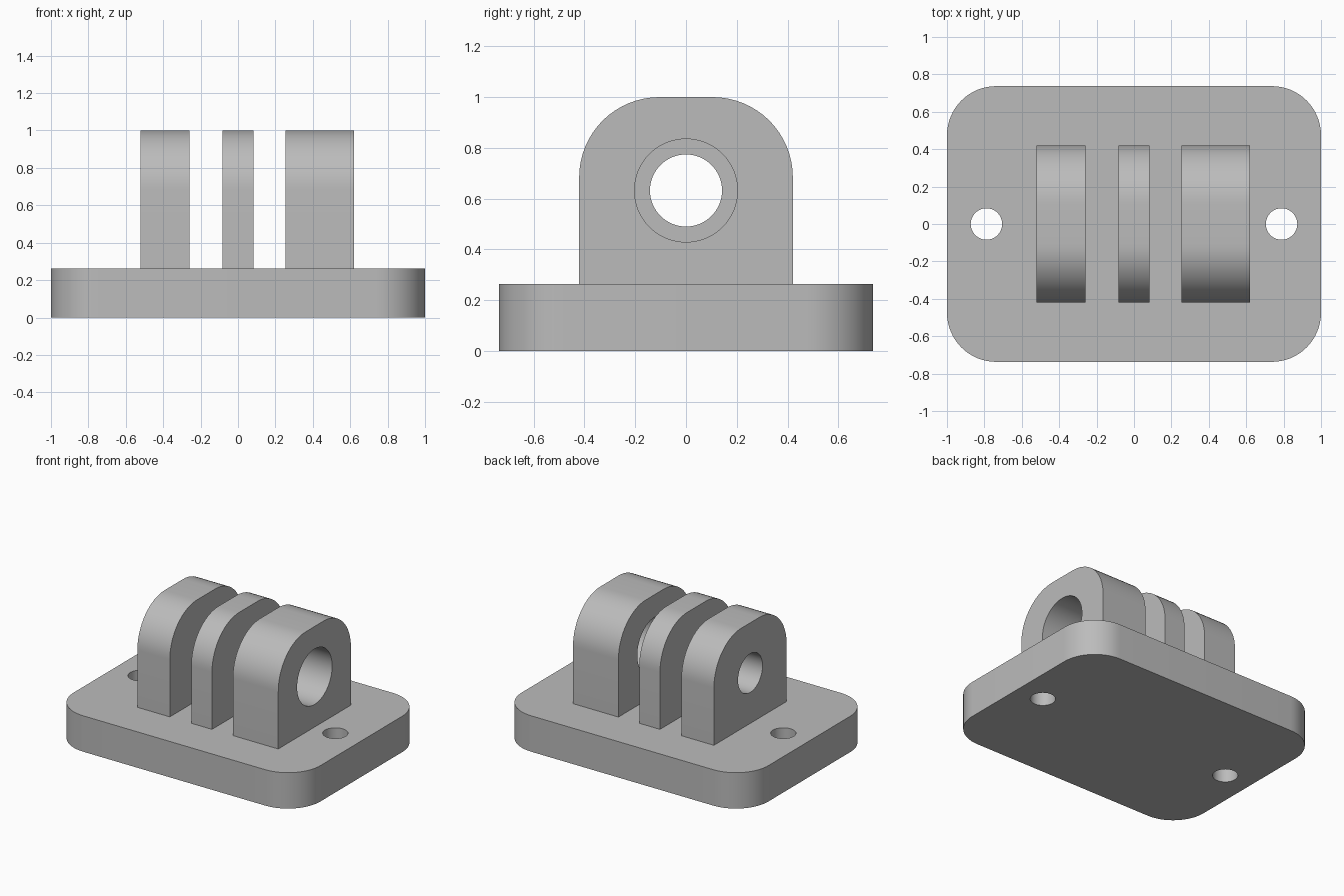
import bpy
import bmesh
import math
from mathutils import Matrix, Vector

if "Cube" in bpy.data.objects:
    bpy.data.objects.remove(bpy.data.objects["Cube"])

grey = bpy.data.materials.new("light grey")
grey.diffuse_color = (0.5, 0.5, 0.5, 1)
grey.use_nodes = True
grey.node_tree.nodes["Principled BSDF"].inputs["Base Color"].default_value = grey.diffuse_color


def circle(cx, cy, r, n=64):
    return [(cx + r * math.cos(2 * math.pi * i / n),
             cy + r * math.sin(2 * math.pi * i / n)) for i in range(n)]


def arc(cx, cy, r, start, n=16):
    """Quarter turn, counter-clockwise from a start angle in degrees."""
    return [(cx + r * math.cos(math.radians(start + 90 * i / n)),
             cy + r * math.sin(math.radians(start + 90 * i / n)))
            for i in range(n + 1)]


def solid(name, outline, holes, depth, matrix):
    """Extrude a flat outline with round holes, then place it."""
    bm = bmesh.new()
    edges = []
    for loop in [outline] + holes:
        vs = [bm.verts.new((x, y, 0)) for x, y in loop]
        edges += [bm.edges.new((vs[i - 1], vs[i])) for i in range(len(vs))]
    bmesh.ops.triangle_fill(bm, edges=edges, use_beauty=True, use_dissolve=False)
    ext = bmesh.ops.extrude_face_region(bm, geom=bm.faces[:], use_keep_orig=True)
    top = [g for g in ext["geom"] if isinstance(g, bmesh.types.BMVert)]
    bmesh.ops.translate(bm, verts=top, vec=Vector((0, 0, depth)))
    bmesh.ops.transform(bm, verts=bm.verts[:], matrix=matrix)
    bmesh.ops.recalc_face_normals(bm, faces=bm.faces[:])
    mesh = bpy.data.meshes.new(name)
    bm.to_mesh(mesh)
    bm.free()
    mesh.materials.append(grey)
    obj = bpy.data.objects.new(name, mesh)
    bpy.context.collection.objects.link(obj)
    bpy.ops.object.select_all(action='DESELECT')
    obj.select_set(True)
    bpy.context.view_layer.objects.active = obj
    bpy.ops.object.shade_smooth_by_angle(angle=math.radians(30))


# Base plate with rounded corners and two screw holes
BASE_H, HX, HY, R = 0.263, 1.0, 0.737, 0.263
base = (arc(HX - R, HY - R, R, 0) + arc(R - HX, HY - R, R, 90)
        + arc(R - HX, R - HY, R, 180) + arc(HX - R, R - HY, R, 270))
solid("base_plate", base, [circle(s * 0.789, 0, 0.084) for s in (-1, 1)],
      BASE_H, Matrix())

# Upright lugs with rounded shoulders and a pivot bore; the thick one is wider bored
W, TOP, SH = 0.421, 1.0, 0.316
lug = ([(-W, BASE_H), (W, BASE_H)] + arc(W - SH, TOP - SH, SH, 0)
       + arc(SH - W, TOP - SH, SH, 90))
# Sketch x, y, depth become world y, z, x
to_side = Matrix(((0, 0, 1, 0), (1, 0, 0, 0), (0, 1, 0, 0), (0, 0, 0, 1)))
for name, x0, x1, bore in (("left_lug", -0.521, -0.258, 0.142),
                           ("middle_lug", -0.084, 0.084, 0.142),
                           ("thick_lug", 0.253, 0.621, 0.203)):
    solid(name, lug, [circle(0, 0.632, bore)], x1 - x0,
          Matrix.Translation((x0, 0, 0)) @ to_side)
